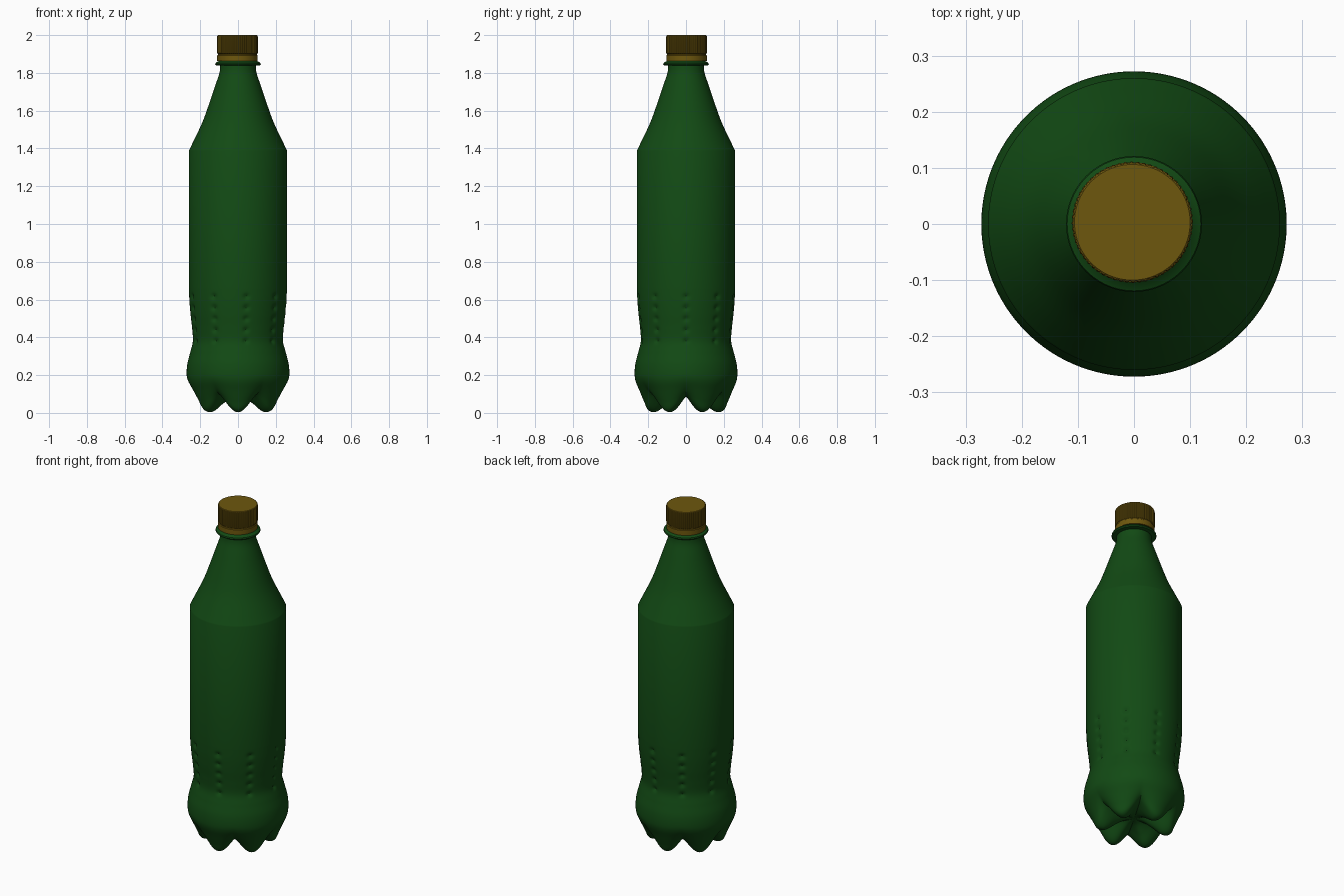
import bpy
import bmesh
from math import sin, cos, pi, exp, radians
from mathutils import Vector

cube = bpy.data.objects.get("Cube")
if cube:
    bpy.data.objects.remove(cube, do_unlink=True)


def material(name, rgb):
    mat = bpy.data.materials.new(name)
    mat.use_nodes = True
    mat.diffuse_color = (*rgb, 1)
    mat.node_tree.nodes["Principled BSDF"].inputs["Base Color"].default_value = (*rgb, 1)
    return mat


def spline(points, steps):
    """Smooth (radius, height) curve through the points."""
    p = [Vector(q) for q in points]
    p = [p[0]] + p + [p[-1]]
    out = []
    for a, b, c, d in zip(p, p[1:], p[2:], p[3:]):
        for i in range(steps):
            t = i / steps
            out.append(b + (c - a) * t / 2 + (2 * a - 5 * b + 4 * c - d) * t * t / 2
                       + (3 * b - a - 3 * c + d) * t ** 3 / 2)
    return out + [p[-1]]


def loft(name, rings, segments, surface, mat, angle):
    """Skin closed rings; surface(ring, theta) gives radius and height."""
    bm = bmesh.new()
    loops = []
    for ring in rings:
        loop = []
        for i in range(segments):
            theta = 2 * pi * i / segments
            r, z = surface(ring, theta)
            loop.append(bm.verts.new((r * cos(theta), r * sin(theta), z)))
        loops.append(loop)
    for low, high in zip(loops, loops[1:]):
        for i in range(segments):
            j = (i + 1) % segments
            bm.faces.new((low[i], low[j], high[j], high[i]))
    bm.faces.new(loops[0][::-1])
    bm.faces.new(loops[-1])
    mesh = bpy.data.meshes.new(name)
    bm.to_mesh(mesh)
    bm.free()
    mesh.materials.append(mat)
    obj = bpy.data.objects.new(name, mesh)
    bpy.context.collection.objects.link(obj)
    bpy.ops.object.select_all(action="DESELECT")
    obj.select_set(True)
    bpy.context.view_layer.objects.active = obj
    bpy.ops.object.shade_smooth_by_angle(angle=radians(angle))
    return obj


green = material("dark green plastic", (0.006, 0.068, 0.007))
gold = material("gold plastic", (0.155, 0.095, 0.004))

# Bottle profiles: through a foot, and through the groove between two feet
foot = [(0.004, 0.085), (0.05, 0.075), (0.10, 0.045), (0.145, 0.012), (0.175, 0.004),
        (0.203, 0.018), (0.222, 0.06), (0.245, 0.115), (0.266, 0.165)]
groove = [(0.004, 0.085), (0.05, 0.085), (0.10, 0.085), (0.14, 0.087), (0.17, 0.09),
          (0.195, 0.097), (0.222, 0.113), (0.247, 0.141), (0.265, 0.172)]
waist = [(0.272, 0.205), (0.268, 0.26), (0.253, 0.32), (0.239, 0.38), (0.243, 0.45),
         (0.251, 0.52), (0.257, 0.59), (0.26, 0.66)]
shoulder = [(0.26, 1.388), (0.235, 1.44), (0.188, 1.54), (0.15, 1.645), (0.118, 1.74),
            (0.098, 1.80), (0.094, 1.838)]
collar = [(0.116, 1.840), (0.121, 1.846), (0.119, 1.853), (0.102, 1.862), (0.09, 1.88)]

rings = list(zip(spline(foot + waist, 8), spline(groove + waist, 8)))
rings += [(p, p) for p in spline(shoulder, 5) + [Vector(c) for c in collar]]

# Nine columns of five small dimples around the waist
ROWS = [0.38 + 0.059 * k for k in range(5)]
COLUMN = 2 * pi / 9


def bottle_surface(ring, theta):
    weight = abs(cos(3 * (theta + pi / 2))) ** 1.2
    r, z = ring[1].lerp(ring[0], weight)
    if 0.33 < z < 0.67:
        off = (theta + COLUMN / 2) % COLUMN - COLUMN / 2
        across = exp(-(off / 0.055) ** 2)
        r -= 0.011 * across * sum(exp(-((z - row) / 0.012) ** 2) for row in ROWS)
    return r, z


loft("bottle", rings, 180, bottle_surface, green, 35)

# Screw cap: smooth tamper band below, ribbed grip above (radius, height, rib depth)
cap_rings = [(0.100, 1.862, 0), (0.107, 1.864, 0), (0.107, 1.893, 0), (0.103, 1.896, 0),
             (0.103, 1.901, 0), (0.108, 1.904, 0.003), (0.108, 1.992, 0.003),
             (0.106, 1.998, 0.001), (0.103, 2.0, 0)]
RIBS = 60


def cap_surface(ring, theta):
    r, z, depth = ring
    step = round(theta / (2 * pi) * RIBS * 4) % 4
    return r - (depth if step >= 2 else 0), z


cap = loft("screw_cap", cap_rings, RIBS * 4, cap_surface, gold, 30)
cap.location = (-0.003, 0.003, 0)
